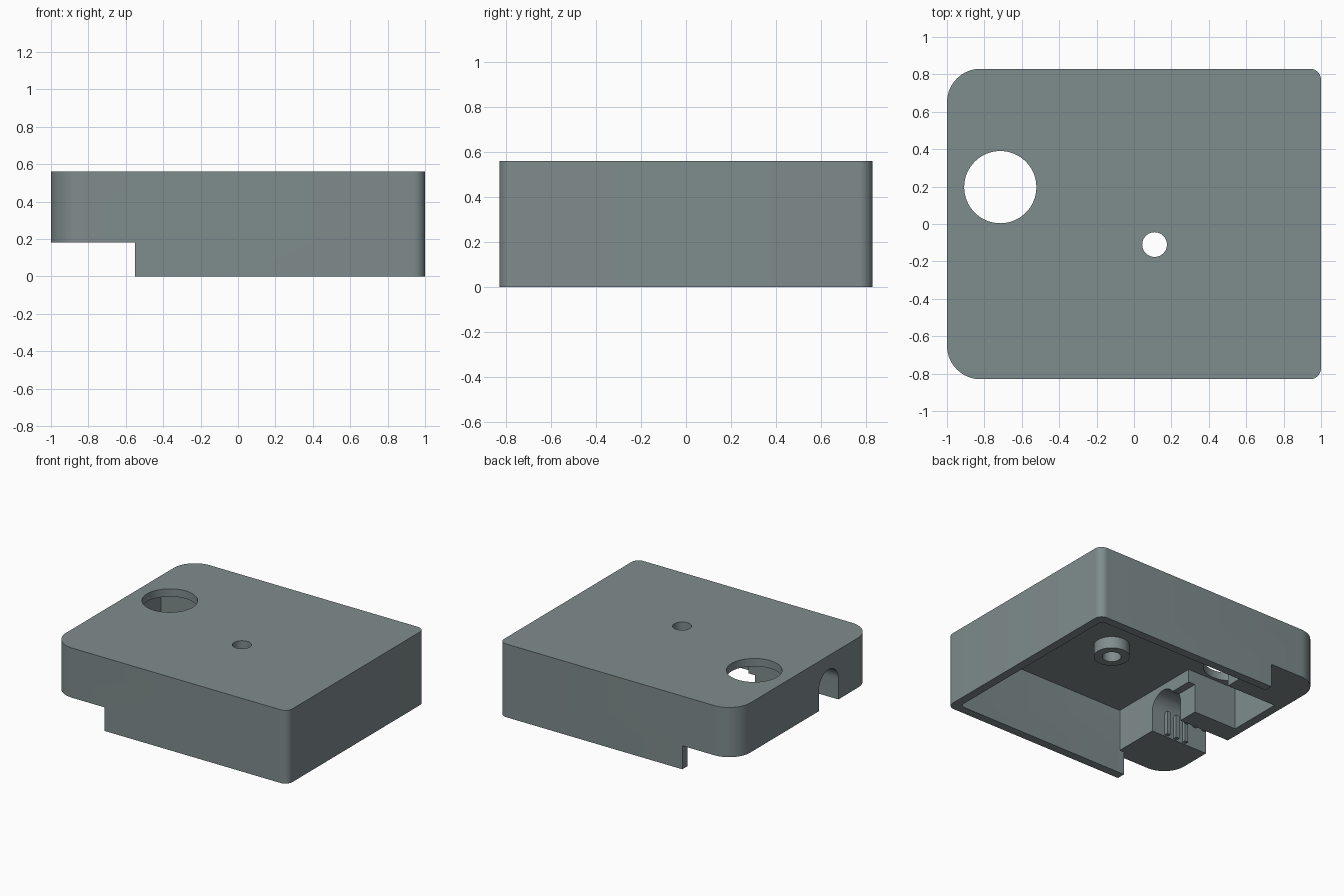
import bpy, bmesh, math

if "Cube" in bpy.data.objects:
    bpy.data.objects.remove(bpy.data.objects["Cube"])

H = 0.56       # total height
CEIL = 0.50    # underside of the top plate
STEP = 0.18    # raised underside at the left end
WALL = 0.065
BLOCK_X = -0.513
SLOT_Y, SLOT_R, SLOT_TOP = -0.295, 0.118, 0.455

grey = bpy.data.materials.new("slate grey")
grey.diffuse_color = (0.212, 0.262, 0.266, 1)
grey.use_nodes = True
grey.node_tree.nodes["Principled BSDF"].inputs["Base Color"].default_value = grey.diffuse_color


def prism(name, pts, lo, hi, axis="z"):
    """Extrude a 2D outline along z, or a (y, z) outline along x."""
    bm = bmesh.new()
    place = (lambda p, t: (p[0], p[1], t)) if axis == "z" else (lambda p, t: (t, p[0], p[1]))
    a = [bm.verts.new(place(p, lo)) for p in pts]
    b = [bm.verts.new(place(p, hi)) for p in pts]
    bm.faces.new(a[::-1])
    bm.faces.new(b)
    n = len(pts)
    for i in range(n):
        j = (i + 1) % n
        bm.faces.new((a[i], a[j], b[j], b[i]))
    bmesh.ops.recalc_face_normals(bm, faces=bm.faces)
    me = bpy.data.meshes.new(name)
    bm.to_mesh(me)
    bm.free()
    me.materials.append(grey)
    ob = bpy.data.objects.new(name, me)
    bpy.context.collection.objects.link(ob)
    return ob


def arc(cx, cy, r, a0, a1, n):
    return [(cx + r * math.cos(math.radians(a0 + (a1 - a0) * i / n)),
             cy + r * math.sin(math.radians(a0 + (a1 - a0) * i / n))) for i in range(n + 1)]


def rounded(x0, x1, y, r_left, r_right):
    """Rectangle outline with separate radii at its left and right ends."""
    return (arc(x1 - r_right, y - r_right, r_right, 0, 90, 10)
            + arc(x0 + r_left, y - r_left, r_left, 90, 180, 16)
            + arc(x0 + r_left, r_left - y, r_left, 180, 270, 16)
            + arc(x1 - r_right, r_right - y, r_right, 270, 360, 10))


def box(name, x0, x1, y0, y1, z0, z1):
    return prism(name, [(x0, y0), (x1, y0), (x1, y1), (x0, y1)], z0, z1)


def circle(x, y, r, n=64):
    return arc(x, y, r, 0, 360, n)[:-1]


def boolean(target, tool, op="DIFFERENCE"):
    tool.hide_render = True
    m = target.modifiers.new("cut", "BOOLEAN")
    m.operation, m.solver, m.object = op, "EXACT", tool
    bpy.context.view_layer.objects.active = target
    bpy.ops.object.modifier_apply(modifier=m.name)
    bpy.data.objects.remove(tool)


# Housing shell
housing = prism("housing", rounded(-1, 1, 0.83, 0.18, 0.06), 0, H)
inner_y = 0.83 - WALL

# Main cavity, open at the bottom
cavity = rounded(BLOCK_X, 1 - WALL, inner_y, 0.001, 0.03)
boolean(housing, prism("cavity_cutter", cavity, -0.1, CEIL))

# Raised step at the left end, and the strip below the corner blocks
boolean(housing, box("step_cutter", -1.1, -0.55, -1, 1, -0.1, STEP))
boolean(housing, box("strip_cutter", -0.6, BLOCK_X + 0.02, -inner_y, inner_y, -0.1, STEP))

# Button chamber between the two corner blocks, with its round opening
boolean(housing, box("chamber_cutter", -1 + WALL, BLOCK_X + 0.02, -0.02, 0.405, 0.1, CEIL))
boolean(housing, prism("button_cutter", circle(-0.715, 0.197, 0.193), 0.4, 0.7))

# Arched cable slot through the front block
slot = [(SLOT_Y - SLOT_R, 0.1), (SLOT_Y + SLOT_R, 0.1)]
slot += arc(SLOT_Y, SLOT_TOP - SLOT_R, SLOT_R, 0, 180, 24)
boolean(housing, prism("slot_cutter", slot, -1.1, BLOCK_X + 0.05, "x"))

# Recess in the narrow post beside the slot
boolean(housing, box("recess_cutter", -0.57, BLOCK_X + 0.05, SLOT_Y + 0.05, 0.01, 0.1, 0.40))

# Screw hole
boolean(housing, prism("screw_cutter", circle(0.11, -0.11, 0.066, 48), 0.3, 0.7))

# Screw boss under the top plate
boss = prism("screw_boss", circle(0.11, -0.11, 0.125, 48), 0.41, CEIL)
boolean(boss, prism("boss_cutter", circle(0.11, -0.11, 0.066, 48), 0.3, 0.7))

# Cable grip ribs on both slot walls
ribs = []
for side in (-1, 1):
    wall_y = SLOT_Y + side * SLOT_R
    for x in (-0.64, -0.72, -0.80):
        y0, y1 = sorted((wall_y + side * 0.005, wall_y - side * 0.028))
        ribs.append(box("cable_rib", x - 0.015, x + 0.015, y0, y1, STEP + 0.01, 0.37))

# Smooth the curved walls, keep edges sharp
bpy.ops.object.select_all(action="DESELECT")
for ob in [housing, boss] + ribs:
    ob.select_set(True)
bpy.context.view_layer.objects.active = housing
bpy.ops.object.shade_smooth_by_angle(angle=math.radians(30))
